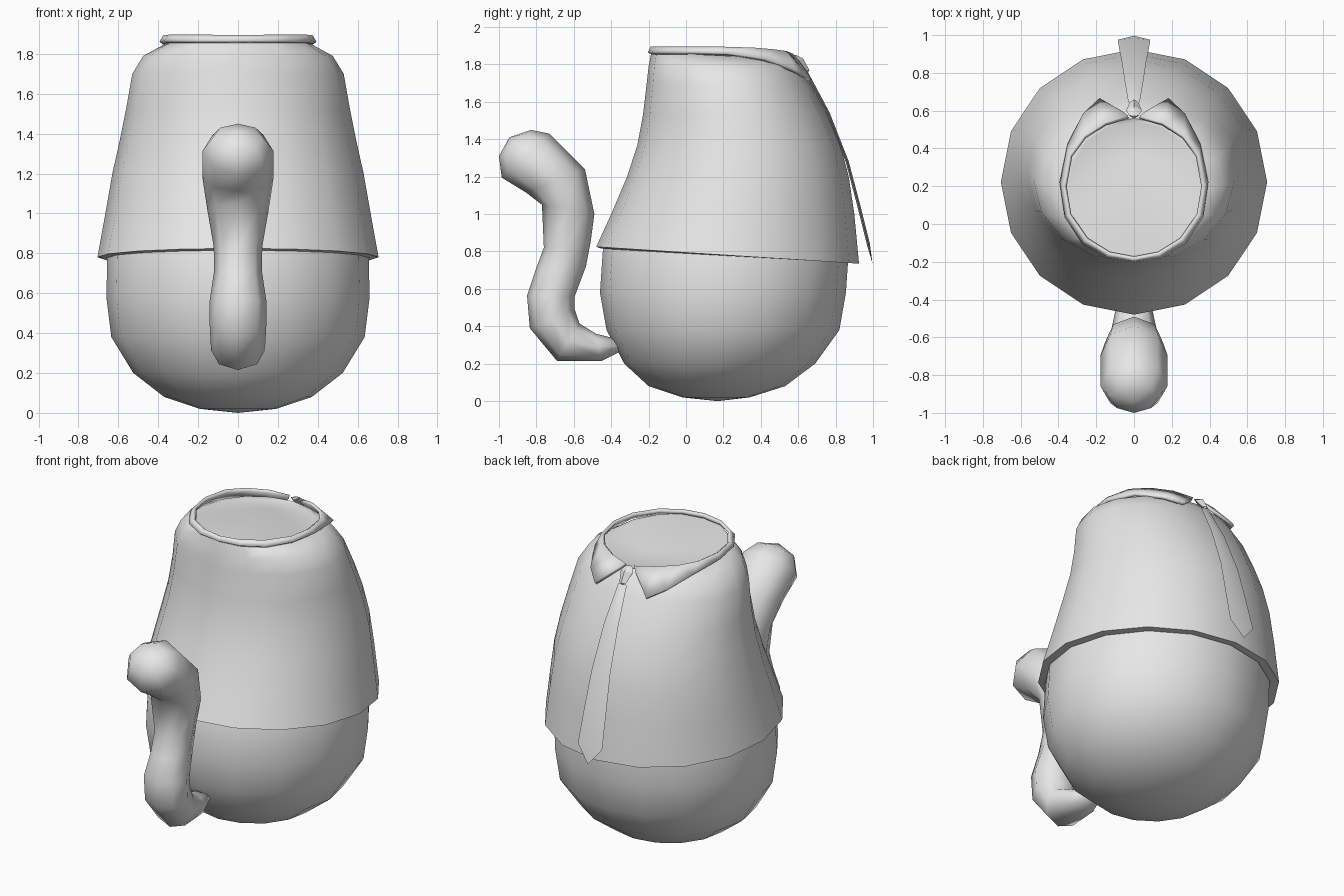
import bpy, bmesh, math
from mathutils import Vector

cube = bpy.data.objects.get("Cube")
if cube:
    bpy.data.objects.remove(cube, do_unlink=True)

grey = bpy.data.materials.new("plain_grey")
grey.use_nodes = True
COLOUR = (0.8, 0.8, 0.8, 1)
grey.diffuse_color = COLOUR
for node in grey.node_tree.nodes:
    if node.type == 'BSDF_PRINCIPLED':
        node.inputs["Base Color"].default_value = COLOUR


def finish(name, bm, angle):
    bmesh.ops.recalc_face_normals(bm, faces=bm.faces)
    mesh = bpy.data.meshes.new(name)
    bm.to_mesh(mesh)
    bm.free()
    mesh.materials.append(grey)
    mesh.polygons.foreach_set("use_smooth", [True] * len(mesh.polygons))
    mesh.set_sharp_from_angle(angle=math.radians(angle))
    obj = bpy.data.objects.new(name, mesh)
    bpy.context.collection.objects.link(obj)
    return obj


def loft(name, rings, start, end, angle):
    """Skin closed rings of points and fan both ends to a pole."""
    bm = bmesh.new()
    loops = [[bm.verts.new(p) for p in ring] for ring in rings]
    n = len(loops[0])
    for a, b in zip(loops, loops[1:]):
        for i in range(n):
            j = (i + 1) % n
            bm.faces.new((a[i], a[j], b[j], b[i]))
    for loop, pole in ((loops[0], start), (loops[-1], end)):
        tip = bm.verts.new(pole)
        for i in range(n):
            bm.faces.new((loop[i], loop[(i + 1) % n], tip))
    return finish(name, bm, angle)


def girth(rx, y0, y1, z0, z1=None, n=16):
    """Oval ring whose height runs from z0 at the front to z1 at the back."""
    z1 = z0 if z1 is None else z1
    points = []
    for i in range(n):
        a = 2 * math.pi * i / n
        t = (1 - math.cos(a)) / 2
        points.append((rx * math.sin(a), y0 + (y1 - y0) * t, z0 + (z1 - z0) * t))
    return points


# Rounded lower body
loft("lower_body", [girth(*r) for r in (
    (.19, -.02, .34, .02), (.37, -.20, .53, .08), (.525, -.33, .69, .20),
    (.635, -.425, .82, .38), (.66, -.46, .855, .58), (.655, -.445, .87, .80),
    (.60, -.38, .84, .98))], (0, .17, 0), (0, .2, 1.0), 60)

# Shirt with a thick hem, sloping shoulders and a sunken neck
loft("shirt", [girth(*r) for r in (
    (.62, -.41, .85, .90), (.655, -.45, .875, .815, .74),
    (.705, -.48, .925, .825, .735), (.665, -.40, .90, 1.0),
    (.63, -.315, .87, 1.2), (.592, -.26, .825, 1.37), (.56, -.23, .755, 1.53),
    (.53, -.21, .665, 1.70), (.475, -.20, .605, 1.79),
    (.37, -.185, .56, 1.865, 1.83), (.35, -.17, .54, 1.865, 1.82))],
    (0, .2, .92), (0, .36, 1.86), 60)


# Tail: each section spans an outer and an inner point (y, z) with a half width
def section(y0, z0, y1, z1, half, n=8):
    outer, inner = Vector((0, y0, z0)), Vector((0, y1, z1))
    mid, arm = (outer + inner) / 2, (outer - inner) / 2
    side = Vector((half, 0, 0))
    return [mid + arm * math.cos(2 * math.pi * i / n) + side * math.sin(2 * math.pi * i / n)
            for i in range(n)]


loft("tail", [section(*s) for s in (
    (-.36, .26, -.36, .33, .06), (-.45, .215, -.48, .36, .10),
    (-.69, .215, -.57, .415, .135), (-.835, .39, -.595, .49, .142),
    (-.85, .565, -.595, .56, .142), (-.805, .70, -.535, .72, .12),
    (-.76, .82, -.51, .85, .122), (-.77, 1.05, -.49, 1.0, .155),
    (-.855, 1.115, -.54, 1.24, .178), (-.985, 1.195, -.73, 1.43, .178),
    (-1.0, 1.31, -.83, 1.45, .125))],
    (0, -.36, .295), (0, -.945, 1.41), 80)

# Folded collar: half of the top and lower edges, mirrored across x
top_edge = [(.03, .565, 1.85), (.15, .53, 1.865), (.26, .46, 1.875), (.335, .36, 1.885),
            (.365, .2, 1.89), (.34, .05, 1.89), (.25, -.08, 1.89), (.13, -.155, 1.89),
            (0, -.18, 1.89)]
low_edge = [(.06, .59, 1.82), (.18, .66, 1.72), (.265, .58, 1.765), (.345, .42, 1.825),
            (.385, .22, 1.855), (.36, .04, 1.86), (.27, -.1, 1.86), (.14, -.175, 1.86),
            (0, -.195, 1.86)]
bm = bmesh.new()
for sx in (1, -1):
    rows = [[bm.verts.new((sx * x, y, z)) for x, y, z in edge] for edge in (top_edge, low_edge)]
    for i in range(len(top_edge) - 1):
        bm.faces.new((rows[0][i], rows[0][i + 1], rows[1][i + 1], rows[1][i]))
bmesh.ops.remove_doubles(bm, verts=bm.verts, dist=.001)
collar = finish("collar", bm, 40)
solid = collar.modifiers.new("thickness", 'SOLIDIFY')
solid.thickness = .02
solid.offset = 0


# Necktie: flat diamond sections along the back of the shirt
def tie_section(y, z, half, depth):
    return [(half, y, z), (0, y + depth, z + depth * .3),
            (-half, y, z), (0, y - depth, z - depth * .3)]


loft("necktie", [tie_section(*s) for s in (
    (.645, 1.755, .03, .008), (.76, 1.54, .05, .008), (.862, 1.28, .065, .008),
    (.92, 1.06, .077, .008), (.975, .84, .086, .008))],
    (0, .635, 1.77), (0, .997, .735), 30)

# Knot: narrow at both ends, widest just below the collar
loft("tie_knot", [tie_section(*s) for s in (
    (.575, 1.845, .025, .015), (.60, 1.825, .042, .025), (.645, 1.765, .022, .015))],
    (0, .57, 1.85), (0, .65, 1.755), 30)
